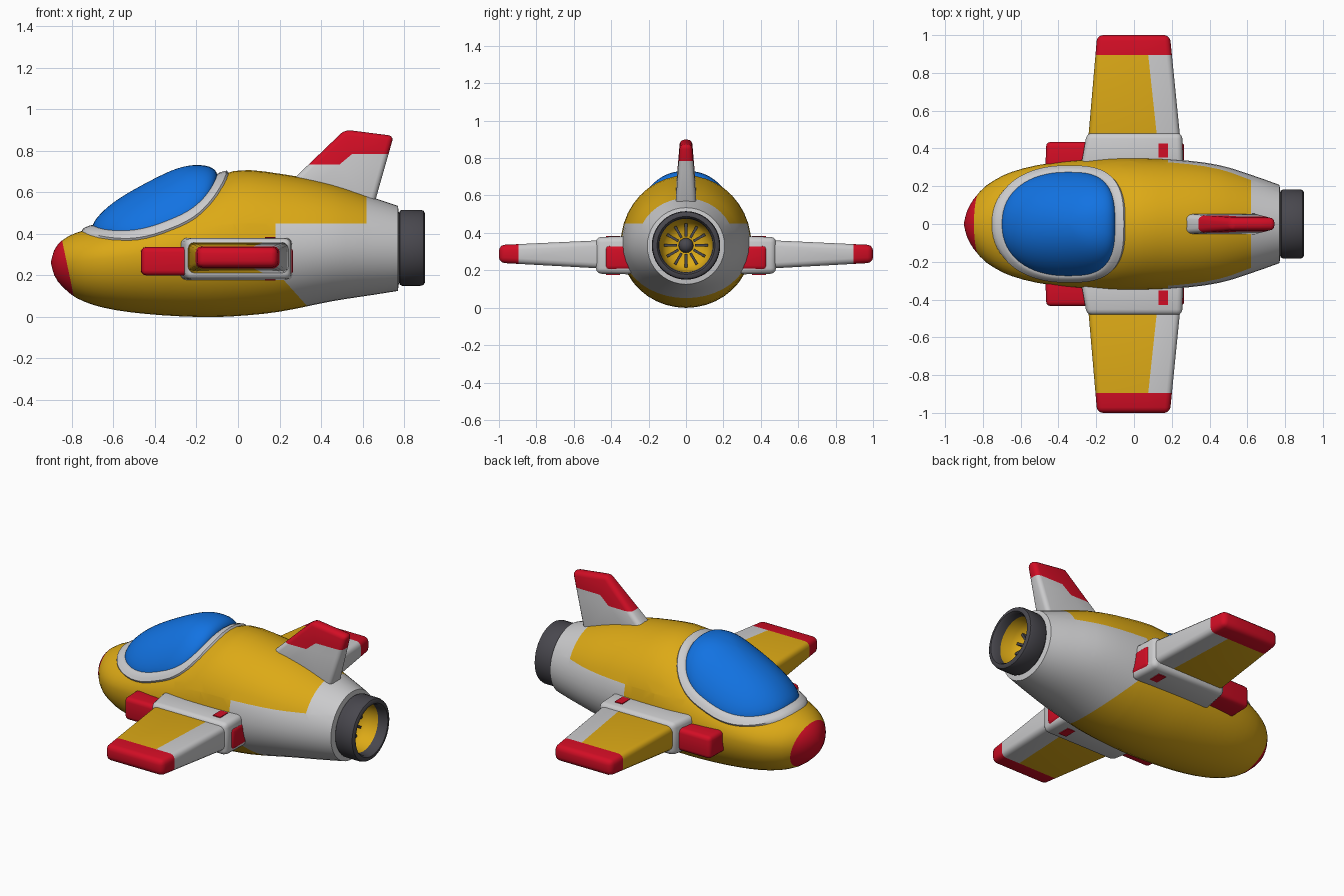
import bpy, bmesh, math
from mathutils import Vector, Matrix

if "Cube" in bpy.data.objects:
    bpy.data.objects.remove(bpy.data.objects["Cube"])


def material(name, rgb):
    m = bpy.data.materials.new(name)
    m.use_nodes = True
    m.diffuse_color = (*rgb, 1)
    m.node_tree.nodes["Principled BSDF"].inputs["Base Color"].default_value = (*rgb, 1)
    return m


YELLOW = material("yellow", (0.72, 0.40, 0.008))
WHITE = material("white", (0.60, 0.60, 0.61))
RED = material("red", (0.64, 0.004, 0.018))
BLUE = material("canopy blue", (0.006, 0.17, 0.76))
DARK = material("dark grey", (0.065, 0.063, 0.075))


def finish(name, bm, mats, rule=None, cuts=(), angle=35, mirror=False):
    """Cut along colour borders, colour the faces by rule and make the object."""
    for co, no in cuts:
        bmesh.ops.bisect_plane(bm, geom=bm.verts[:] + bm.edges[:] + bm.faces[:],
                               dist=1e-5, plane_co=co, plane_no=no)
    bmesh.ops.recalc_face_normals(bm, faces=bm.faces[:])
    if rule:
        for f in bm.faces:
            f.material_index = rule(f.calc_center_median())
    me = bpy.data.meshes.new(name)
    bm.to_mesh(me)
    bm.free()
    for m in mats:
        me.materials.append(m)
    ob = bpy.data.objects.new(name, me)
    bpy.context.collection.objects.link(ob)
    bpy.ops.object.select_all(action='DESELECT')
    ob.select_set(True)
    bpy.context.view_layer.objects.active = ob
    bpy.ops.object.shade_smooth_by_angle(angle=math.radians(angle))
    if mirror:
        ob.modifiers.new("Mirror", 'MIRROR').use_axis = (False, True, False)
    return ob


def rounded_solid(points, bevel):
    """Convex solid through the corner points with rounded edges."""
    bm = bmesh.new()
    for p in points:
        bm.verts.new(p)
    bmesh.ops.convex_hull(bm, input=bm.verts[:])
    bmesh.ops.dissolve_limit(bm, angle_limit=0.02, verts=bm.verts[:], edges=bm.edges[:])
    bmesh.ops.bevel(bm, geom=bm.edges[:], offset=bevel, segments=3, profile=0.5,
                    affect='EDGES', clamp_overlap=True)
    return bm


def slab(y, x0, x1, z0, z1):
    return [(x, y, z) for x in (x0, x1) for z in (z0, z1)]


def skin(bm, rings, closed=True):
    """Bridge equal rings of points with quads."""
    vs = [[bm.verts.new(p) for p in r] for r in rings]
    n = len(vs[0])
    for a, b in zip(vs, vs[1:]):
        for i in range(n if closed else n - 1):
            j = (i + 1) % n
            bm.faces.new((a[i], a[j], b[j], b[i]))
    return vs


# Hull stations: x, top, bottom, half width, height of widest point
STATIONS = [
    (-.9, .27, .255, .008, .262), (-.885, .322, .20, .066, .262), (-.85, .367, .15, .13, .262),
    (-.78, .405, .092, .205, .266), (-.65, .44, .045, .275, .28), (-.45, .505, .015, .322, .30),
    (-.2, .62, 0, .345, .32), (-.02, .703, .003, .35, .335), (.2, .69, .025, .343, .34),
    (.45, .64, .075, .312, .345), (.65, .575, .106, .25, .336), (.77, .535, .125, .207, .33)]


def section(x):
    """Smoothly interpolated top, bottom, half width and widest height at x."""
    S = STATIONS
    k = max(i for i in range(len(S) - 1) if i == 0 or S[i][0] <= x)
    a, b = S[k], S[k + 1]
    p, q = S[max(k - 1, 0)], S[min(k + 2, len(S) - 1)]
    h = b[0] - a[0]
    t = (x - a[0]) / h
    out = []
    for c in range(1, 5):
        m0 = (b[c] - p[c]) / (b[0] - p[0]) * h
        m1 = (q[c] - a[c]) / (q[0] - a[0]) * h
        out.append((2*t**3 - 3*t*t + 1) * a[c] + (t**3 - 2*t*t + t) * m0
                   + (3*t*t - 2*t**3) * b[c] + (t**3 - t*t) * m1)
    return out


def hull_ring(x, n=40):
    top, bot, hw, zw = section(x)
    ring = []
    for i in range(n):
        a = math.tau * i / n
        c = math.cos(a)
        ring.append((x, hw * math.sin(a), zw + c * ((top - zw) if c > 0 else (zw - bot))))
    return ring


# Hull with red nose and white tail
xs = []
for a, b in zip(STATIONS, STATIONS[1:]):
    steps = 3 if b[0] - a[0] > 0.1 else 2
    xs += [a[0] + (b[0] - a[0]) * i / steps for i in range(steps)]
bm = bmesh.new()
rings = [hull_ring(x) for x in xs + [.77]]
rings.append([(.775, y * .83, .33 + (z - .33) * .83) for x, y, z in rings[-1]])
bm.faces.new(skin(bm, rings)[0])


def hull_rule(c):
    if c.x + .21 * c.z < -.77:
        return 1
    side = c.z < .45 and c.x > .18 and c.x + .9 * c.z > .38
    return 2 if c.x > .62 or side else 0


finish("hull", bm, [YELLOW, RED, WHITE], hull_rule, angle=40, cuts=[
    ((-.77, 0, 0), (1, 0, .21)), ((.62, 0, 0), (1, 0, 0)), ((0, 0, .45), (0, 0, 1)),
    ((.18, 0, 0), (1, 0, 0)), ((.38, 0, 0), (1, 0, .9))])


# Canopy and its rim, laid over the upper hull
def over_hull(x, y, lift):
    top, bot, hw, zw = section(x)
    z = zw + (top - zw) * math.sqrt(max(0, 1 - (y / hw) ** 2))
    d = Vector((0, y, z - zw)).normalized() * lift
    return Vector((x, y, z)) + d


def outline(a, r, grow):
    c, s = math.cos(a), math.sin(a)
    e = 2 / (3 if c > 0 else 2.2)
    rx = (.25 if c > 0 else .35) + grow
    return (-.35 + r * rx * math.copysign(abs(c) ** e, c),
            r * (.268 + grow * .7) * math.copysign(abs(s) ** e, s))


angles = [math.tau * i / 64 for i in range(64)]
bm = bmesh.new()
rings = []
for k in range(15):
    r = max(math.sin(math.pi / 2 * k / 14), .01)
    bulge = Vector((0, 0, .135 * max(0, 1 - r * r) ** .6))
    rings.append([over_hull(*outline(a, r, 0), .008) + bulge for a in angles])
bm.faces.new(skin(bm, rings)[0])
finish("canopy", bm, [BLUE], angle=50)

bm = bmesh.new()
steps = [(-.012, .004), (0, .015), (.012, .017), (.03, .014), (.046, .011), (.056, -.006)]
skin(bm, [[over_hull(*outline(a, 1, g), lift) for a in angles] for g, lift in steps])
finish("canopy_rim", bm, [WHITE], angle=50)


# Engine nozzle, turned about the x axis
def turned(profile, n=40):
    bm = bmesh.new()
    skin(bm, [[(x, r * math.sin(math.tau * i / n), .333 + r * math.cos(math.tau * i / n))
               for i in range(n)] for x, r in profile])
    return bm


finish("engine_ring", turned([(.755, .165), (.775, .165), (.78, .178), (.79, .183), (.88, .183),
                              (.893, .179), (.9, .168), (.9, .155), (.885, .145), (.84, .142)]),
       [DARK])
finish("engine_bowl", turned([(.85, .143), (.78, .135), (.73, .11), (.715, .07), (.71, .001)]),
       [YELLOW], angle=60)
bm = bmesh.new()
for i in range(12):
    turn = Matrix.Translation((.735, 0, .333)) @ Matrix.Rotation(math.tau * i / 12, 4, 'X')
    bmesh.ops.create_cube(bm, size=1, matrix=turn @ Matrix.Translation((0, 0, .082))
                          @ Matrix.Diagonal((.045, .014, .07, 1)))
bmesh.ops.create_uvsphere(bm, u_segments=16, v_segments=8, radius=.04,
                          matrix=Matrix.Translation((.72, 0, .333)))
finish("engine_vanes", bm, [DARK])

# Wing pods with red thrusters running through them
finish("wing_pod", rounded_solid(slab(.28, -.285, .262, .178, .382)
                                 + slab(.482, -.25, .255, .182, .378), .03), [WHITE], mirror=True)
finish("pod_thruster", rounded_solid(slab(.25, -.47, .266, .2, .336)
                                     + slab(.435, -.465, .266, .2, .336), .025),
       [RED], mirror=True)
bm = bmesh.new()
for z in (.381, .179):
    bmesh.ops.create_cube(bm, size=1, matrix=Matrix.Translation((.155, .39, z))
                          @ Matrix.Diagonal((.05, .075, .006, 1)))
finish("pod_marks", bm, [RED], mirror=True)

# Wings: yellow with white trailing part and red tip
finish("wing", rounded_solid(slab(.42, -.245, .248, .208, .362) + slab(1, -.195, .19, .24, .335), .03),
       [YELLOW, WHITE, RED],
       lambda c: 2 if c.y > .895 else int(c.x + .107 * c.y > .171), mirror=True,
       cuts=[((0, .895, 0), (0, 1, 0)), ((.171, 0, 0), (1, .107, 0))])

# Tail fin with stepped red top
fin = [(x, s * w, z) for s in (-1, 1) for x, w, z in
       ((.2, .058, .6), (.65, .058, .52), (.75, .032, .872), (.515, .032, .902))]
finish("tail_fin", rounded_solid(fin, .025), [WHITE, RED],
       lambda c: int(c.z > .785 or (c.z > .735 and c.z > .735 + (c.x - .49) * .83)),
       cuts=[((0, 0, .735), (0, 0, 1)), ((0, 0, .785), (0, 0, 1)),
             ((.49, 0, .735), (-.83, 0, 1))])
